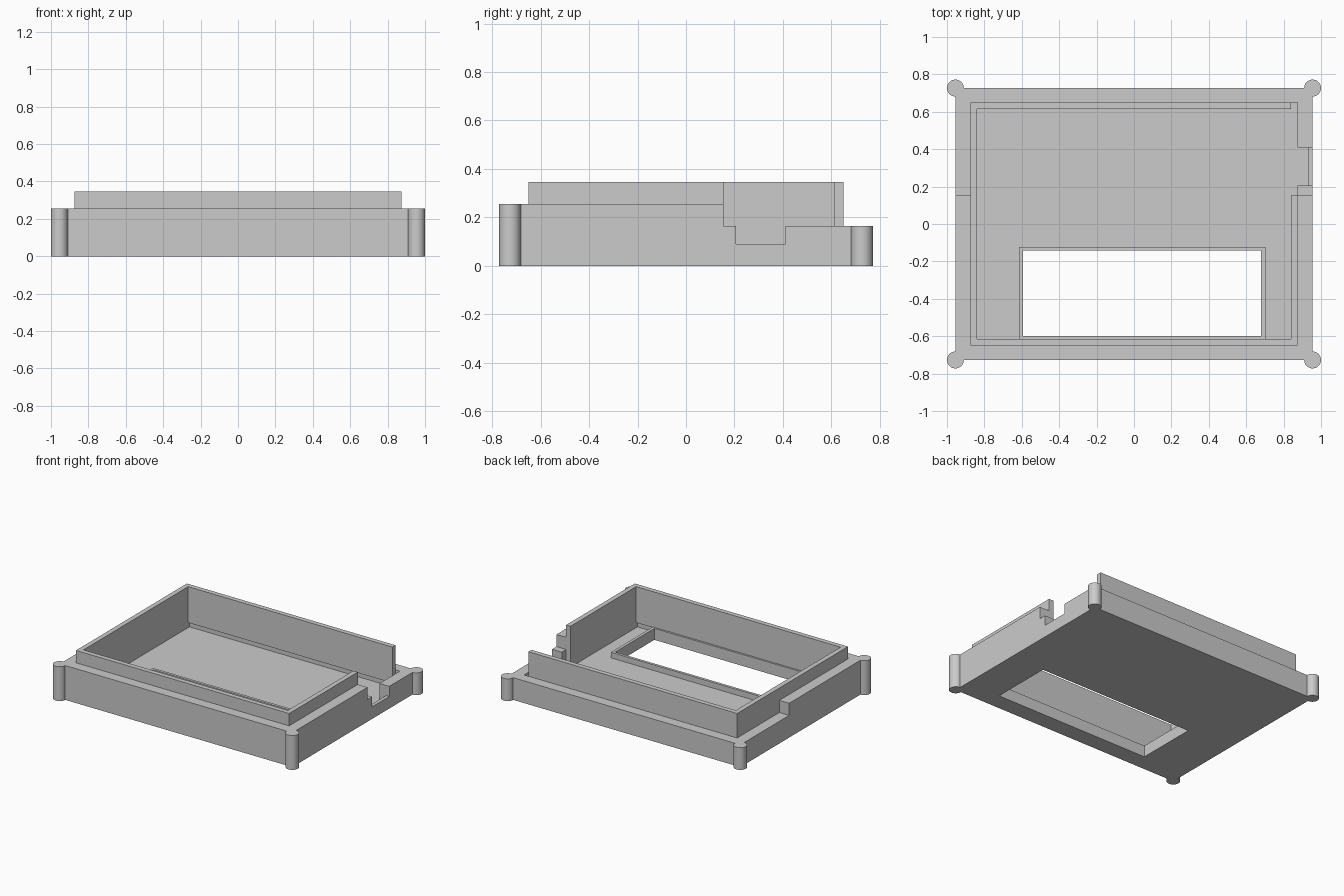
import bpy
import bmesh
from math import radians

cube = bpy.data.objects.get("Cube")
if cube:
    bpy.data.objects.remove(cube, do_unlink=True)

gray = bpy.data.materials.new("plain gray")
gray.use_nodes = True
color = (0.6, 0.6, 0.6, 1)
gray.diffuse_color = color
gray.node_tree.nodes["Principled BSDF"].inputs["Base Color"].default_value = color

# Main dimensions
HALF_X, HALF_Y = 0.955, 0.727
LIP_X, LIP_Y, WALL = 0.875, 0.65, 0.036
FLOOR, LOW, HIGH, TOP = 0.043, 0.165, 0.255, 0.347
STEP_Y = 0.155


def add_object(name, bm):
    bmesh.ops.recalc_face_normals(bm, faces=bm.faces)
    mesh = bpy.data.meshes.new(name)
    bm.to_mesh(mesh)
    bm.free()
    mesh.materials.append(gray)
    obj = bpy.data.objects.new(name, mesh)
    bpy.context.collection.objects.link(obj)
    return obj


def prism(name, points, offset):
    """Extrude a flat outline of 3D points along an offset."""
    bm = bmesh.new()
    face = bm.faces.new([bm.verts.new(p) for p in points])
    side = bmesh.ops.extrude_face_region(bm, geom=[face])
    verts = [v for v in side["geom"] if isinstance(v, bmesh.types.BMVert)]
    bmesh.ops.translate(bm, verts=verts, vec=offset)
    # close the starting cap
    bmesh.ops.holes_fill(bm, edges=[e for e in bm.edges if e.is_boundary])
    return add_object(name, bm)


def box(name, x0, x1, y0, y1, z0, z1):
    outline = [(x0, y0, z0), (x1, y0, z0), (x1, y1, z0), (x0, y1, z0)]
    return prism(name, outline, (0, 0, z1 - z0))


def cut(obj, cutter):
    """Subtract a cutter, bake the result and drop the cutter."""
    cutter.hide_render = True
    mod = obj.modifiers.new("cut", 'BOOLEAN')
    mod.operation = 'DIFFERENCE'
    mod.solver = 'EXACT'
    mod.object = cutter
    bpy.context.view_layer.update()
    graph = bpy.context.evaluated_depsgraph_get()
    mesh = bpy.data.meshes.new_from_object(obj.evaluated_get(graph))
    obj.modifiers.clear()
    obj.data = mesh
    bpy.data.objects.remove(cutter, do_unlink=True)


# Tray: stepped side profile, hollowed out
profile = [(-HALF_Y, 0), (HALF_Y, 0), (HALF_Y, LOW),
           (STEP_Y, LOW), (STEP_Y, HIGH), (-HALF_Y, HIGH)]
tray = prism("tray", [(-HALF_X, y, z) for y, z in profile], (2 * HALF_X, 0, 0))
cut(tray, box("cavity", -LIP_X, LIP_X, -LIP_Y, LIP_Y, FLOOR, 1))

# Cable notch in the side wall, with a pocket behind its sill
cut(tray, box("notch", 0.8, 1.1, 0.207, 0.41, 0.09, 1))
cut(tray, box("pocket", 0.8, 0.93, 0.207, 0.41, FLOOR, 1))

# Display window through the floor
window = (-0.594, 0.68, -0.6, -0.142)
cut(tray, box("window_hole", *window, -1, 1))

# Raised frame around the window
frame = box("window_frame", -0.615, 0.702, -0.617, -0.122, FLOOR, 0.085)
cut(frame, box("frame_hole", *window, -1, 1))

# Inner lip: one wall that is open at the back corner by the notch
ix, iy = LIP_X - WALL, LIP_Y - WALL
lip_plan = [(LIP_X, STEP_Y), (LIP_X, -LIP_Y), (-LIP_X, -LIP_Y), (-LIP_X, LIP_Y),
            (ix, LIP_Y), (ix, iy), (-ix, iy), (-ix, -iy), (ix, -iy), (ix, STEP_Y)]
lip = prism("inner_lip", [(x, y, FLOOR) for x, y in lip_plan], (0, 0, TOP - FLOOR))

# Narrow grooves along the foot of the front and back lip
for y0, y1 in ((-iy - 0.015, -iy + 0.02), (iy - 0.02, iy + 0.015)):
    cut(lip, box("groove", -ix, ix, y0, y1, FLOOR - 0.02, 0.08))

# Round corner posts, level with the rim beside them
for y, height, row in ((-HALF_Y, HIGH, "front"), (HALF_Y, LOW, "back")):
    for x, side in ((-HALF_X, "right"), (HALF_X, "left")):
        bm = bmesh.new()
        bmesh.ops.create_cone(bm, cap_ends=True, segments=48, radius1=0.045,
                              radius2=0.045, depth=height)
        bmesh.ops.translate(bm, verts=bm.verts, vec=(x, y, height / 2))
        post = add_object(f"{row}_{side}_post", bm)
        bpy.ops.object.select_all(action='DESELECT')
        post.select_set(True)
        bpy.context.view_layer.objects.active = post
        bpy.ops.object.shade_smooth_by_angle(angle=radians(30))
